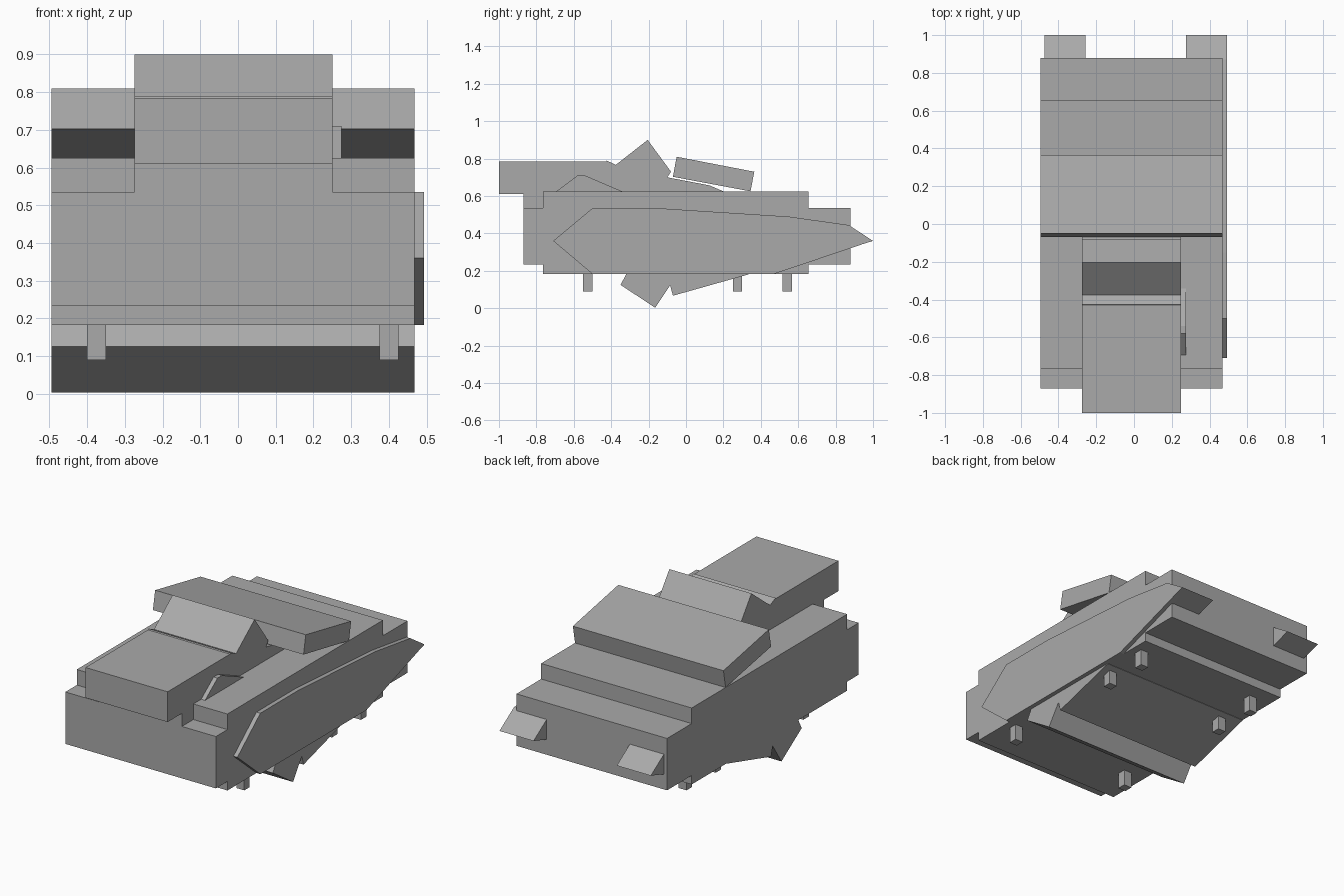
import bpy

cube = bpy.data.objects.get("Cube")
if cube:
    bpy.data.objects.remove(cube, do_unlink=True)

grey = bpy.data.materials.new("plain grey")
grey.use_nodes = True
colour = (0.4, 0.4, 0.4, 1)
grey.diffuse_color = colour
grey.node_tree.nodes["Principled BSDF"].inputs["Base Color"].default_value = colour


def prism(name, x0, x1, profile):
    """Extrude a (y, z) side profile from x0 to x1."""
    n = len(profile)
    verts = [(x, y, z) for x in (x0, x1) for y, z in profile]
    area = sum(profile[i - 1][0] * profile[i][1] - profile[i][0] * profile[i - 1][1]
               for i in range(n))
    faces = [tuple(reversed(range(n))), tuple(range(n, 2 * n))]
    faces += [(i, (i + 1) % n, (i + 1) % n + n, i + n) for i in range(n)]
    if area < 0:
        faces = [tuple(reversed(f)) for f in faces]
    mesh = bpy.data.meshes.new(name)
    mesh.from_pydata(verts, [], faces)
    mesh.materials.append(grey)
    obj = bpy.data.objects.new(name, mesh)
    bpy.context.collection.objects.link(obj)
    return obj


def box(name, x0, x1, y0, y1, z0, z1):
    return prism(name, x0, x1, [(y0, z0), (y1, z0), (y1, z1), (y0, z1)])


LEFT, RIGHT = 0.468, -0.495       # hull sides
CAB = (-0.275, 0.25)              # cabin sides

# Hull: one stepped side profile
prism("hull", RIGHT, LEFT, [
    (-0.87, 0.235), (-0.765, 0.235), (-0.765, 0.183), (0.655, 0.183),
    (0.655, 0.235), (0.88, 0.235), (0.88, 0.535), (0.655, 0.535),
    (0.655, 0.625), (-0.765, 0.625), (-0.765, 0.535), (-0.87, 0.535)])

# Cabin with overhanging front, peaked hump and sloping tail
prism("cabin", *CAB, [
    (-1.0, 0.61), (-0.87, 0.61), (-0.87, 0.5), (0.2, 0.5), (0.2, 0.625),
    (0.125, 0.657), (-0.1, 0.7), (-0.08, 0.73), (-0.205, 0.9), (-0.375, 0.767),
    (-0.425, 0.79), (-0.43, 0.785), (-1.0, 0.785)])

# Tilted slab across the roof
prism("roof_slab", RIGHT, LEFT, [
    (-0.07, 0.703), (0.345, 0.625), (0.365, 0.73), (-0.05, 0.81)])

# Wedges under the hull
prism("belly_front_wedge", RIGHT, LEFT, [
    (-0.31, 0.2), (-0.35, 0.125), (-0.165, 0.003), (-0.06, 0.16), (-0.06, 0.2)])
prism("belly_rear_wedge", RIGHT, LEFT, [
    (-0.105, 0.2), (-0.07, 0.067), (0.335, 0.181), (0.335, 0.2)])

# Pointed armour plate on the left side
prism("side_plate", LEFT - 0.01, 0.493, [
    (-0.71, 0.36), (-0.5, 0.183), (0.47, 0.183), (0.995, 0.36), (0.87, 0.445),
    (0.55, 0.49), (-0.15, 0.535), (-0.5, 0.535)])

# Small fin beside the cabin
prism("cabin_fin", CAB[1] - 0.01, 0.275, [
    (-0.7, 0.62), (-0.33, 0.62), (-0.54, 0.71), (-0.58, 0.71)])

# Pointed tail pods
for name, x0 in (("left_tail_pod", 0.275), ("right_tail_pod", -0.475)):
    prism(name, x0, x0 + 0.218, [(0.87, 0.32), (1.0, 0.36), (0.87, 0.445)])

# Feet
for side, x0 in (("left", 0.375), ("right", -0.4)):
    for row, y0 in (("front", -0.55), ("middle", 0.25), ("rear", 0.517)):
        box(f"{row}_{side}_foot", x0, x0 + 0.05, y0, y0 + 0.05, 0.09, 0.2)
